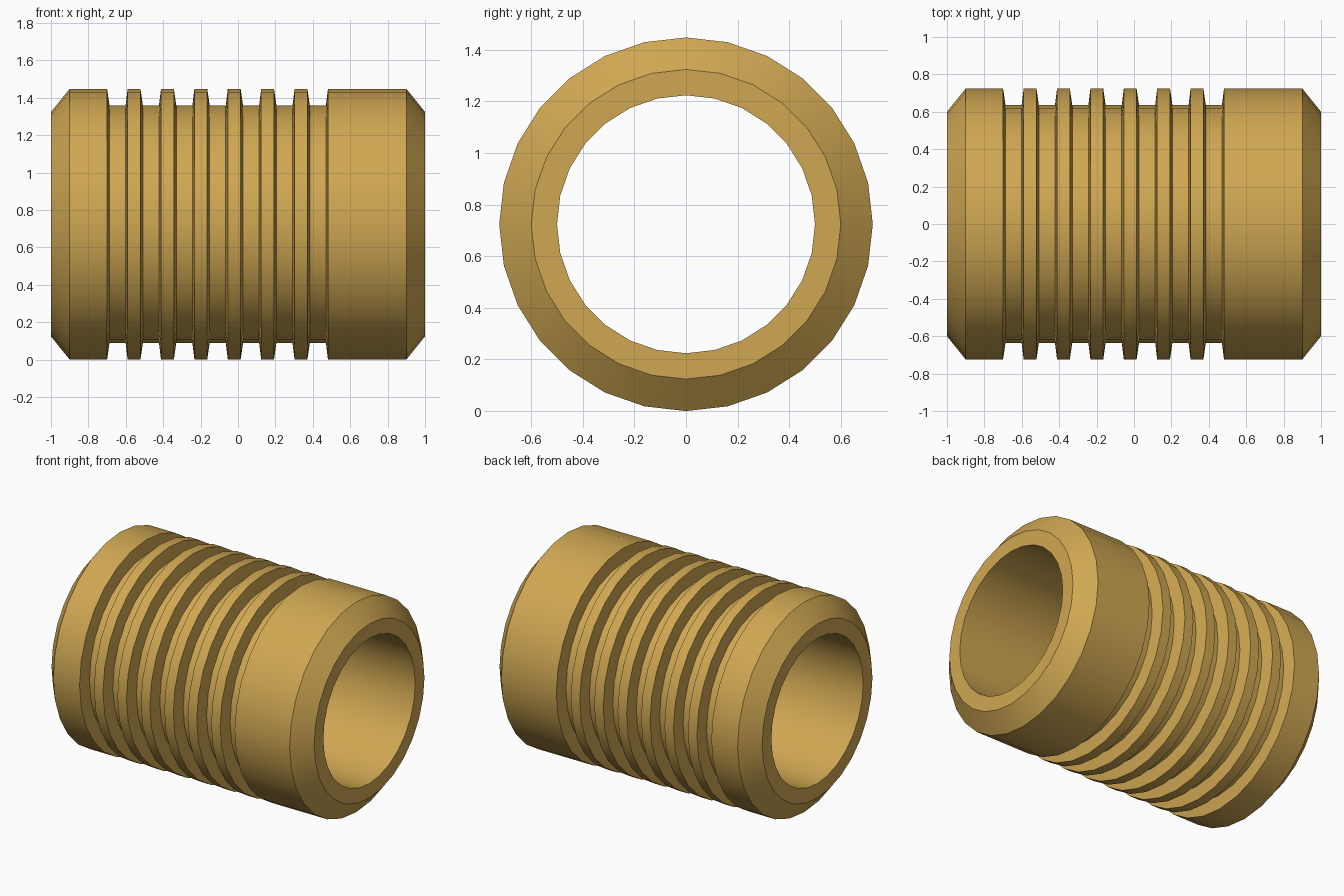
import bpy
import bmesh
import math
from mathutils import Vector, Matrix

cube = bpy.data.objects.get("Cube")
if cube:
    bpy.data.objects.remove(cube, do_unlink=True)

SIDES = 28
OUTER, GROOVE, RIM, BORE = 0.724, 0.635, 0.6, 0.5
FIRST_GROOVE, PITCH, GROOVES = -0.7, 0.1785, 7

# Brass material
brass = bpy.data.materials.new("brass")
colour = (0.63, 0.39, 0.085, 1.0)
brass.diffuse_color = colour
brass.use_nodes = True
brass.node_tree.nodes["Principled BSDF"].inputs["Base Color"].default_value = colour

# Closed wall section as (x, radius): bore, chamfered ends and tapered grooves
profile = [(-1, BORE), (-1, RIM), (-0.9, OUTER)]
for i in range(GROOVES):
    x = FIRST_GROOVE + i * PITCH
    profile += [(x, OUTER), (x + 0.013, GROOVE), (x + 0.099, GROOVE), (x + 0.11, OUTER)]
profile += [(0.9, OUTER), (1, RIM), (1, BORE)]

# Revolve the section around the x axis
bm = bmesh.new()
rings = []
for x, r in profile:
    ring = []
    for k in range(SIDES):
        turn = Matrix.Rotation(math.tau * k / SIDES, 3, 'X')
        ring.append(bm.verts.new(turn @ Vector((x, 0, r)) + Vector((0, 0, OUTER))))
    rings.append(ring)
for a, b in zip(rings, rings[1:] + rings[:1]):
    for k in range(SIDES):
        n = (k + 1) % SIDES
        bm.faces.new((a[k], a[n], b[n], b[k]))
bmesh.ops.recalc_face_normals(bm, faces=bm.faces)

mesh = bpy.data.meshes.new("grooved_bushing")
bm.to_mesh(mesh)
bm.free()
mesh.materials.append(brass)
bushing = bpy.data.objects.new("grooved_bushing", mesh)
bpy.context.collection.objects.link(bushing)

# Smooth round walls with crisp groove and chamfer edges
bpy.ops.object.select_all(action='DESELECT')
bushing.select_set(True)
bpy.context.view_layer.objects.active = bushing
bpy.ops.object.shade_smooth_by_angle(angle=math.radians(30))
